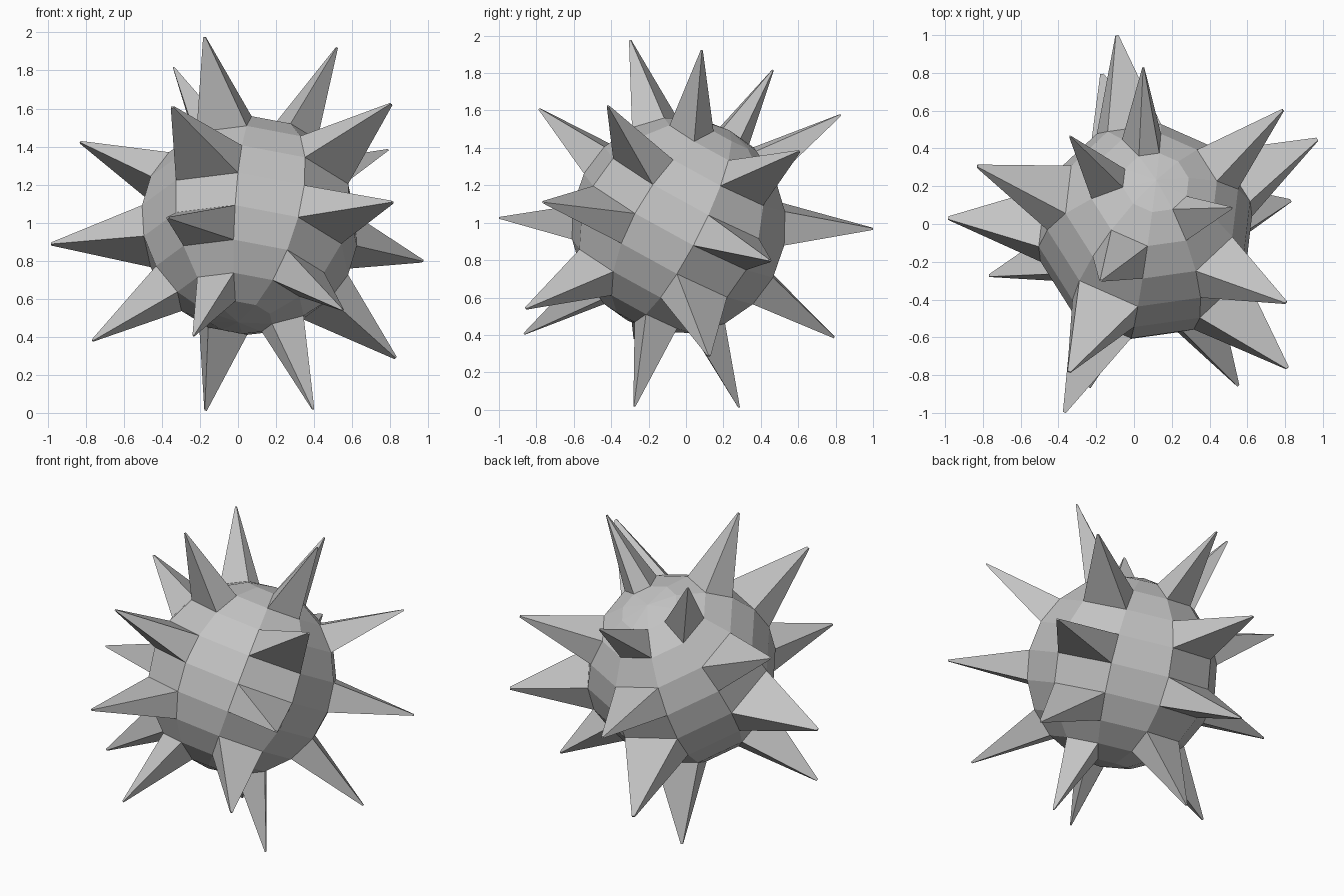
import bpy
import bmesh
from math import radians, degrees, atan2, asin
from mathutils import Matrix, Vector

BODY_RADIUS = 0.58
TIP_RADIUS = 1.05
TIP_SCALE = 0.05      # spikes end in a tiny blunt face
STEP = 36             # degrees per column
RING = 18             # degrees per ring
FIRST_COLUMN = 30     # longitude of the first spiked column

if "Cube" in bpy.data.objects:
    bpy.data.objects.remove(bpy.data.objects["Cube"])

# Single grey material
grey = bpy.data.materials.new("matte grey")
grey.use_nodes = True
colour = (0.55, 0.55, 0.55, 1)
grey.diffuse_color = colour
grey.node_tree.nodes["Principled BSDF"].inputs["Base Color"].default_value = colour


def longitude(v):
    return degrees(atan2(v.y, v.x))


# Low-poly ball, turned so that its columns are centred on the spike columns
bm = bmesh.new()
bmesh.ops.create_uvsphere(bm, u_segments=10, v_segments=10, radius=BODY_RADIUS)
quad = next(f for f in bm.faces if len(f.verts) == 4)
turn = radians(FIRST_COLUMN - longitude(quad.calc_center_median()))
bmesh.ops.rotate(bm, verts=bm.verts, matrix=Matrix.Rotation(turn, 3, "Z"))
bm.normal_update()


def is_spiked(face):
    """Alternate columns carry spikes on alternate rings."""
    if len(face.verts) != 4:
        return False
    column = round((longitude(face.normal) - FIRST_COLUMN) / STEP) % 10
    ring = round((degrees(asin(face.normal.z)) + 81) / RING)
    if column % 2:
        return False
    odd_rings = column // 2 in (0, 3)
    return ring % 2 == (1 if odd_rings else 0)


# Pull each chosen face outward into a spike
spiked = [f for f in bm.faces if is_spiked(f)]
for face in spiked:
    direction = face.normal.copy()
    centre = face.calc_center_median()
    tip = bmesh.ops.extrude_discrete_faces(bm, faces=[face])["faces"][0]
    corners = list(tip.verts)
    for v in corners:
        v.co = direction * TIP_RADIUS + (v.co - centre) * TIP_SCALE

# Tilt the ball's axis and lift it into place
axis = Vector((0.10, 0.47, 0.877)).normalized()
side = (Vector((1, 0, 0)) - axis * axis.x).normalized()
tilt = Matrix((side, axis.cross(side), axis)).transposed()
bmesh.ops.rotate(bm, verts=bm.verts, matrix=tilt)
bmesh.ops.translate(bm, verts=bm.verts, vec=(0.06, -0.04, 0.985))
bmesh.ops.recalc_face_normals(bm, faces=bm.faces)

mesh = bpy.data.meshes.new("spiked_ball")
bm.to_mesh(mesh)
bm.free()
mesh.materials.append(grey)
ball = bpy.data.objects.new("spiked_ball", mesh)
bpy.context.collection.objects.link(ball)
